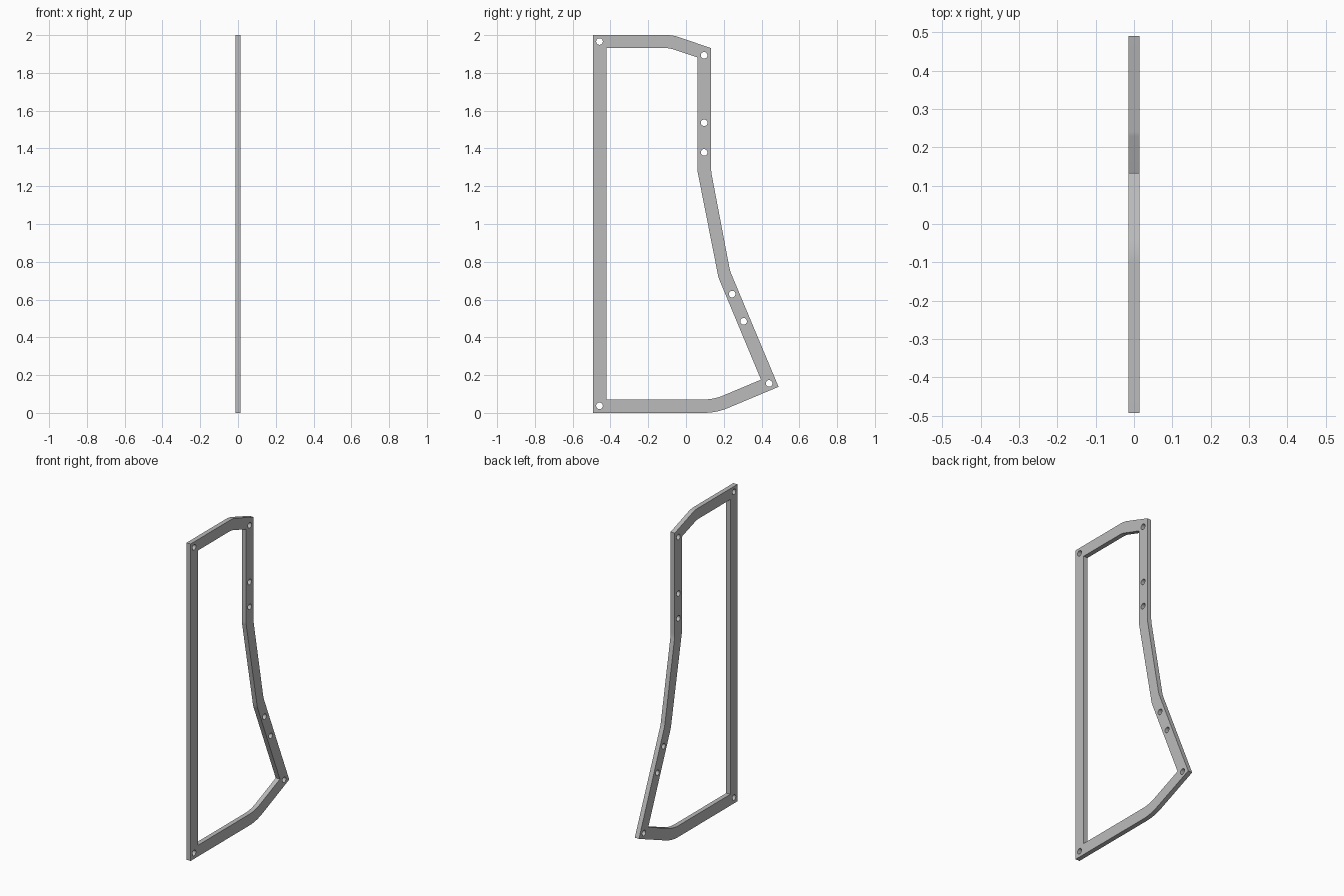
import bpy, math
from mathutils import Vector

if "Cube" in bpy.data.objects:
    bpy.data.objects.remove(bpy.data.objects["Cube"])

THICKNESS = 0.029
HOLE_RADIUS = 0.0175


def rounded(corners, steps=8):
    """Outline from (y, z, bend length) corners, bends blended smoothly."""
    points = []
    for i, (y, z, bend) in enumerate(corners):
        c = Vector((y, z))
        if not bend:
            points.append(c)
            continue
        before = Vector(corners[i - 1][:2])
        after = Vector(corners[(i + 1) % len(corners)][:2])
        a = c + (before - c).normalized() * bend
        b = c + (after - c).normalized() * bend
        for k in range(steps + 1):
            t = k / steps
            points.append(a * (1 - t) ** 2 + c * 2 * t * (1 - t) + b * t * t)
    return points


def circle(y, z, sides=32):
    return [Vector((y + HOLE_RADIUS * math.cos(math.tau * i / sides),
                    z + HOLE_RADIUS * math.sin(math.tau * i / sides)))
            for i in range(sides)]


# Frame outlines, running round from the lower front corner
outer = rounded([(-0.493, 0, 0), (0.161, 0, 0.068), (0.49, 0.138, 0),
                 (0.233, 0.752, 0.02), (0.133, 1.277, 0.02), (0.133, 1.931, 0),
                 (-0.07, 2, 0.03), (-0.493, 2, 0)])
inner = rounded([(-0.422, 0.071, 0), (0.147, 0.071, 0.055), (0.397, 0.176, 0),
                 (0.172, 0.716, 0.01), (0.06, 1.284, 0.01), (0.06, 1.882, 0),
                 (-0.087, 1.931, 0.02), (-0.422, 1.931, 0)])

# Bolt holes
holes = [circle(y, z) for y, z in [
    (-0.458, 0.037), (-0.458, 1.966), (0.096, 1.893), (0.096, 1.536),
    (0.096, 1.379), (0.244, 0.629), (0.305, 0.485), (0.44, 0.156)]]

# Flat filled profile extruded to the plate thickness
profile = bpy.data.curves.new("frame_plate", 'CURVE')
profile.dimensions = '2D'
profile.fill_mode = 'BOTH'
profile.extrude = THICKNESS / 2
for outline in [outer, inner] + holes:
    spline = profile.splines.new('POLY')
    spline.points.add(len(outline) - 1)
    for point, co in zip(spline.points, outline):
        point.co = (co.x, co.y, 0, 1)
    spline.use_cyclic_u = True

frame = bpy.data.objects.new("frame_plate", profile)
bpy.context.collection.objects.link(frame)
frame.rotation_euler = (math.pi / 2, 0, math.pi / 2)

# Turn into a welded mesh with crisp edges
bpy.ops.object.select_all(action='DESELECT')
frame.select_set(True)
bpy.context.view_layer.objects.active = frame
bpy.ops.object.convert(target='MESH')
frame = bpy.context.view_layer.objects.active
bpy.ops.object.mode_set(mode='EDIT')
bpy.ops.mesh.select_all(action='SELECT')
bpy.ops.mesh.remove_doubles(threshold=0.0001)
bpy.ops.mesh.normals_make_consistent(inside=False)
bpy.ops.object.mode_set(mode='OBJECT')
bpy.ops.object.transform_apply(location=False, rotation=True, scale=False)
bpy.ops.object.shade_smooth_by_angle(angle=math.radians(30))

# Plain grey metal
grey = bpy.data.materials.new("plain_grey")
grey.use_nodes = True
color = (0.5, 0.5, 0.5, 1)
grey.diffuse_color = color
grey.node_tree.nodes["Principled BSDF"].inputs["Base Color"].default_value = color
frame.data.materials.clear()
frame.data.materials.append(grey)
